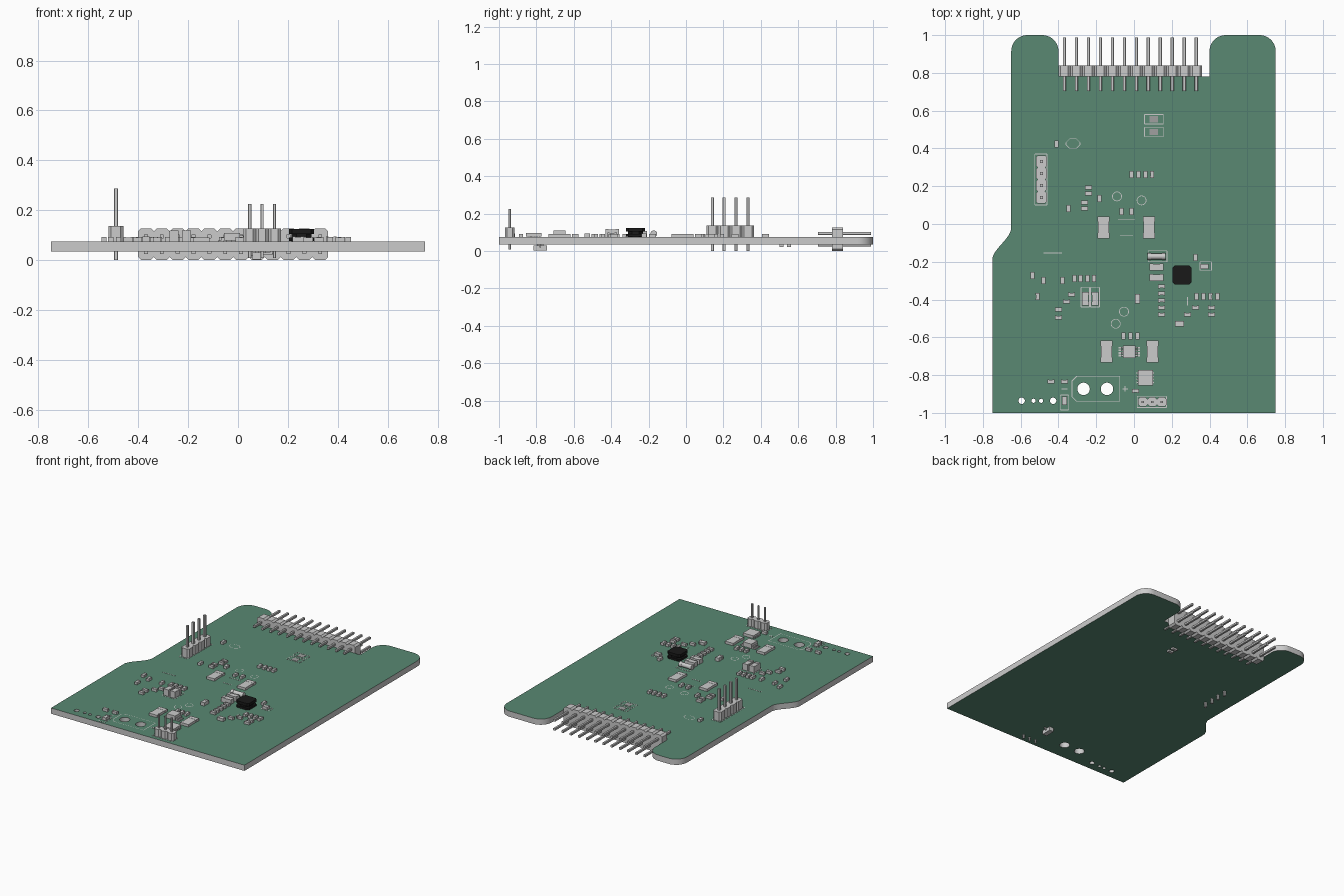
import bpy, bmesh, math
from mathutils import Matrix, Vector

if "Cube" in bpy.data.objects:
    bpy.data.objects.remove(bpy.data.objects["Cube"])

BOT, TOP, PITCH = 0.034, 0.074, 0.0635


def material(name, rgb):
    m = bpy.data.materials.new(name)
    m.diffuse_color = (*rgb, 1)
    m.use_nodes = True
    m.node_tree.nodes["Principled BSDF"].inputs["Base Color"].default_value = m.diffuse_color
    return m


green = material("solder_mask", (0.10, 0.25, 0.17))
black = material("black_ferrite", (0.01, 0.01, 0.01))


def finish(name, bm, mat=None):
    bmesh.ops.recalc_face_normals(bm, faces=bm.faces)
    me = bpy.data.meshes.new(name)
    bm.to_mesh(me)
    bm.free()
    if mat:
        me.materials.append(mat)
    ob = bpy.data.objects.new(name, me)
    bpy.context.collection.objects.link(ob)
    return ob


def box(bm, x, y, z0, sx, sy, sz):
    m = Matrix.Translation((x, y, z0 + sz / 2)) @ Matrix.Diagonal((sx, sy, sz, 1))
    bmesh.ops.create_cube(bm, size=1, matrix=m)


def prism(bm, pts, lo, hi, axis='Z'):
    """Extrude a 2D outline along Z, or along Y when the outline is in XZ."""
    place = (lambda p, h: (p[0], p[1], h)) if axis == 'Z' else (lambda p, h: (p[0], h, p[1]))
    a = [bm.verts.new(place(p, lo)) for p in pts]
    b = [bm.verts.new(place(p, hi)) for p in pts]
    bm.faces.new(a)
    bm.faces.new(b)
    for i in range(len(pts)):
        j = (i + 1) % len(pts)
        bm.faces.new((a[i], a[j], b[j], b[i]))


def chamfered(cx, cy, w, h, c):
    x, y = w / 2, h / 2
    q = [(x, y - c), (x - c, y), (c - x, y), (-x, y - c), (-x, c - y), (c - x, -y), (x - c, -y), (x, c - y)]
    return [(cx + a, cy + b) for a, b in q]


def circle(cx, cy, r, n=32):
    return [(cx + r * math.cos(2 * math.pi * i / n), cy + r * math.sin(2 * math.pi * i / n)) for i in range(n)]


def corner(cx, cy, a0, r=0.085, n=10):
    """Clockwise quarter round starting at angle a0."""
    return [(cx + r * math.cos(math.radians(a0 - 90 * i / n)),
             cy + r * math.sin(math.radians(a0 - 90 * i / n))) for i in range(n + 1)]


# Board: outline with two prongs, S-shaped left side and drilled holes
outline = [(-0.75, -1)]
for i in range(17):
    t = i / 16
    outline.append((-0.75 + 0.1 * t * t * (3 - 2 * t), -0.19 + 0.17 * t))
outline += corner(-0.565, 0.915, 180) + corner(-0.485, 0.915, 90) + [(-0.4, 0.78), (0.4, 0.78)]
outline += corner(0.485, 0.915, 180) + corner(0.665, 0.915, 90) + [(0.75, -1)]
holes = [(-0.267, -0.873, 0.033), (-0.143, -0.873, 0.033), (-0.595, -0.936, 0.017),
         (-0.532, -0.936, 0.011), (-0.492, -0.936, 0.011), (-0.428, -0.936, 0.017)]
cu = bpy.data.curves.new("board_outline", 'CURVE')
cu.dimensions, cu.fill_mode, cu.extrude = '2D', 'BOTH', (TOP - BOT) / 2
for pts in [outline] + [circle(*h) for h in holes]:
    sp = cu.splines.new('POLY')
    sp.points.add(len(pts) - 1)
    for p, q in zip(sp.points, pts):
        p.co = (q[0], q[1], 0, 1)
    sp.use_cyclic_u = True
tmp = bpy.data.objects.new("board_outline", cu)
bpy.context.collection.objects.link(tmp)
bpy.context.view_layer.update()
me = bpy.data.meshes.new_from_object(tmp.evaluated_get(bpy.context.evaluated_depsgraph_get()))
bpy.data.objects.remove(tmp)
bm = bmesh.new()
bm.from_mesh(me)
bmesh.ops.remove_doubles(bm, verts=bm.verts, dist=1e-5)
bmesh.ops.translate(bm, verts=bm.verts, vec=(0, 0, (TOP + BOT) / 2))
board = finish("circuit_board", bm)
board.data.materials.clear()
board.data.materials.append(material("board_edge", (0.8, 0.8, 0.8)))
board.data.materials.append(green)
for f in board.data.polygons:
    f.material_index = 1 if abs(f.normal.z) > 0.9 else 0

# Double-row edge connector straddling the board edge
bm, pins = bmesh.new(), bmesh.new()
for i in range(12):
    x = -0.369 + i * PITCH
    prism(bm, chamfered(x, 0.0635, PITCH, 0.127, 0.012), 0.78, 0.84, 'Y')
    for z in (0.032, 0.095):
        prism(pins, chamfered(x, z, 0.016, 0.016, 0.002), 0.705, 0.988, 'Y')
finish("edge_connector_housing", bm)
finish("edge_connector_pins", pins)


# Upright pin headers
def header(name, spots, w, h, z_top, pin, z0, z1):
    hb, pb = bmesh.new(), bmesh.new()
    for x, y in spots:
        prism(hb, chamfered(x, y, w, h, 0.011), TOP, z_top)
        prism(pb, chamfered(x, y, pin, pin, 0.002), z0, z1)
    finish(name + "_housing", hb)
    finish(name + "_pins", pb)


header("four_pin_header", [(-0.49, 0.331 - i * PITCH) for i in range(4)], 0.06, PITCH, 0.137, 0.016, 0, 0.286)
header("three_pin_header", [(0.047 + i * 0.05, -0.942) for i in range(3)], 0.05, 0.05, 0.126, 0.0125, 0.008, 0.224)


# Chip parts: recessed body between two metal end caps
def chip(bm, x, y, lx, ly, h, z0=TOP):
    cap = 0.24
    if lx > ly:
        box(bm, x, y, z0, lx * 0.6, ly * 0.94, h * 0.94)
        for s in (-1, 1):
            box(bm, x + s * lx * (0.5 - cap / 2), y, z0, lx * cap, ly, h)
    else:
        box(bm, x, y, z0, lx * 0.94, ly * 0.6, h * 0.94)
        for s in (-1, 1):
            box(bm, x, y + s * ly * (0.5 - cap / 2), z0, lx, ly * cap, h)


upright = [(-0.41, 0.424), (-0.347, 0.082), (-0.183, 0.135), (-0.066, 0.066), (-0.013, 0.066), (0.325, -0.178),
           (-0.537, -0.273), (-0.51, -0.385), (-0.479, -0.3), (-0.378, -0.3)]
for y, xs in ((0.263, (-0.013, 0.024, 0.061, 0.096)), (-0.385, (0.331, 0.368, 0.404, 0.442)),
              (-0.289, (-0.315, -0.283, -0.246, -0.212)), (-0.592, (-0.055, -0.018, 0.0185))):
    upright += [(x, y) for x in xs]
across = [(-0.24, 0.193), (-0.24, 0.161), (-0.262, 0.114), (-0.262, 0.082), (0.325, -0.443), (0.283, -0.48),
          (0.41, -0.443), (0.41, -0.48), (-0.4, -0.453), (-0.4, -0.496), (-0.357, -0.411), (-0.33, -0.374),
          (-0.44, -0.835), (-0.368, -0.835), (0.008, -0.883)]
across += [(0.146, y) for y in (-0.33, -0.367, -0.404, -0.443, -0.48)]
bm = bmesh.new()
for x, y in upright:
    chip(bm, x, y, 0.021, 0.037, 0.018)
for x, y in across:
    chip(bm, x, y, 0.037, 0.021, 0.018)
finish("small_chip_parts", bm)

bm = bmesh.new()
for x, y in ((-0.161, -0.018), (0.079, -0.018), (-0.146, -0.676), (0.098, -0.676)):
    chip(bm, x, y, 0.063, 0.117, 0.017)
finish("large_resistors", bm)

bm = bmesh.new()
for x, y, lx, ly, h in ((0.119, -0.228, 0.075, 0.037, 0.032), (0.119, -0.284, 0.075, 0.037, 0.032),
                        (-0.257, -0.395, 0.037, 0.072, 0.045), (-0.206, -0.395, 0.037, 0.072, 0.045),
                        (0.241, -0.528, 0.046, 0.03, 0.02), (0.373, -0.225, 0.042, 0.028, 0.02),
                        (-0.368, -0.936, 0.028, 0.045, 0.02), (0.0185, -0.395, 0.028, 0.05, 0.024)):
    chip(bm, x, y, lx, ly, h)
finish("medium_chip_parts", bm)

# Cylindrical diode lying along x, with wider metal ends
bm = bmesh.new()
for x, r, d in ((0.119, 0.0155, 0.06), (0.081, 0.018, 0.02), (0.157, 0.018, 0.02)):
    bmesh.ops.create_cone(bm, cap_ends=True, segments=24, radius1=r, radius2=r, depth=d,
                          matrix=Matrix.Translation((x, -0.172, TOP + 0.018)) @ Matrix.Rotation(math.pi / 2, 4, 'Y'))
diode = finish("round_diode", bm)

# Power inductor: flanged black core
bm = bmesh.new()
prism(bm, chamfered(0.254, -0.27, 0.1, 0.1, 0.012), TOP + 0.003, TOP + 0.016)
prism(bm, chamfered(0.254, -0.27, 0.08, 0.08, 0.02), TOP, TOP + 0.04)
prism(bm, chamfered(0.254, -0.27, 0.1, 0.1, 0.012), TOP + 0.03, TOP + 0.05)
finish("power_inductor", bm, black)


# Leaded packages; side = +1 on top of the board, -1 underneath
def package(name, x, y, w, d, h, leads, reach, side=1):
    b = bmesh.new()
    box(b, x, y, 0.004, w, d, h)
    for s, count in leads:
        for i in range(count):
            ly = y + (i - (count - 1) / 2) * d * 0.26 * (4 / (count + 1))
            box(b, x + s * (w / 2 + reach / 2), ly, 0, reach, 0.009, 0.005)
            box(b, x + s * (w / 2 + reach / 4), ly, 0, reach / 2, 0.009, h * 0.55)
    for v in b.verts:
        v.co.z = TOP + v.co.z if side > 0 else BOT - v.co.z
    finish(name, b)


package("sense_amplifier", -0.024, -0.676, 0.066, 0.066, 0.031, ((-1, 4), (1, 4)), 0.024)
package("power_transistor", 0.06, -0.814, 0.08, 0.082, 0.019, ((-1, 4), (1, 4)), 0.006)
package("underside_transistor", 0.075, -0.78, 0.034, 0.072, 0.027, ((-1, 2), (1, 1)), 0.018, -1)

# Two small parts under the board
bm = bmesh.new()
for y in (0.51, 0.55):
    chip(bm, 0.12, y, 0.037, 0.021, 0.013, BOT - 0.013)
finish("underside_chip_parts", bm)

# Printed markings: outlines and rings (no lettering)
bm = bmesh.new()
T, L = 0.0012, 0.004


def frame(x0, y0, x1, y1):
    for y in (y0, y1):
        box(bm, (x0 + x1) / 2, y, TOP, x1 - x0, L, T)
    for x in (x0, x1):
        box(bm, x, (y0 + y1) / 2, TOP, L, y1 - y0, T)


def ring(pts, cx, cy, k):
    inner = [(cx + (x - cx) * k, cy + (y - cy) * k) for x, y in pts]
    o, n = ([bm.verts.new((*p, TOP + T)) for p in q] for q in (pts, inner))
    for i in range(len(pts)):
        j = (i + 1) % len(pts)
        bm.faces.new((o[i], o[j], n[j], n[i]))


for r in ((0.055, 0.53, 0.155, 0.58), (0.055, 0.462, 0.155, 0.512), (0.075, -0.2, 0.175, -0.142),
          (0.35, -0.245, 0.41, -0.2), (-0.28, -0.44, -0.235, -0.335), (-0.23, -0.44, -0.183, -0.335),
          (-0.39, -0.985, -0.346, -0.905), (-0.525, 0.1, -0.46, 0.37), (0.017, -0.972, 0.172, -0.912)):
    frame(*r)
ring([(-0.33, -0.83), (-0.305, -0.805), (-0.073, -0.805), (-0.073, -0.94), (-0.305, -0.94), (-0.33, -0.915)],
     -0.2, -0.872, 0.965)
for x, y in ((-0.09, 0.146), (0.04, 0.125), (-0.053, -0.464), (-0.097, -0.528)):
    ring(circle(x, y, 0.026, 24), x, y, 0.86)
ring(chamfered(-0.323, 0.426, 0.078, 0.052, 0.02), -0.323, 0.426, 0.9)
for x, y, w, h in ((-0.43, -0.153, 0.1, L), (-0.04, 0.025, 0.09, L), (-0.04, -0.06, 0.07, L), (-0.047, -0.873, 0.03, L),
                   (-0.047, -0.873, L, 0.03), (0.283, -0.41, L, 0.045), (-0.368, -0.873, 0.03, L)):
    box(bm, x, y, TOP, w, h, T)
finish("printed_outlines", bm)

# Solder jumper pads
bm = bmesh.new()
for y in (0.555, 0.487):
    box(bm, 0.105, y, TOP, 0.045, 0.034, 0.001)
finish("jumper_pads", bm, material("pad_grey", (0.35, 0.35, 0.35)))

# Smooth the round sides of the board and the diode
for ob in (board, diode):
    bpy.ops.object.select_all(action='DESELECT')
    ob.select_set(True)
    bpy.context.view_layer.objects.active = ob
    bpy.ops.object.shade_smooth_by_angle(angle=math.radians(30))
